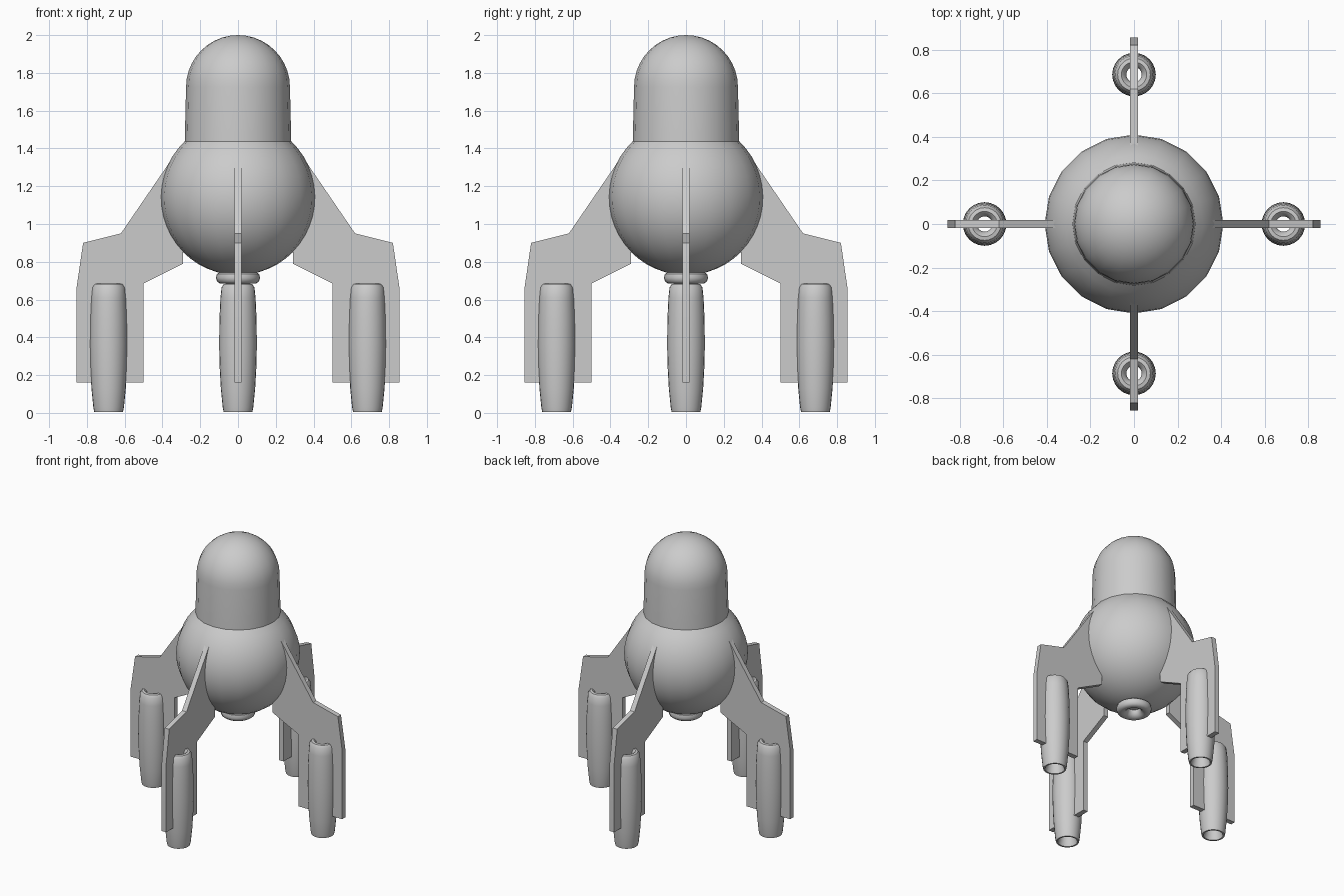
import bpy, bmesh, math
from mathutils import Matrix

if "Cube" in bpy.data.objects:
    bpy.data.objects.remove(bpy.data.objects["Cube"])


def finish(name, bm, angle=40):
    bmesh.ops.remove_doubles(bm, verts=bm.verts, dist=1e-5)
    bmesh.ops.recalc_face_normals(bm, faces=bm.faces)
    me = bpy.data.meshes.new(name)
    bm.to_mesh(me)
    bm.free()
    ob = bpy.data.objects.new(name, me)
    bpy.context.collection.objects.link(ob)
    bpy.ops.object.select_all(action='DESELECT')
    ob.select_set(True)
    bpy.context.view_layer.objects.active = ob
    bpy.ops.object.shade_smooth_by_angle(angle=math.radians(angle))
    return ob


def lathe(name, profile, steps, closed=False, loc=(0, 0, 0)):
    """Revolve an (r, z) profile around the vertical axis."""
    bm = bmesh.new()
    vs = [bm.verts.new((r, 0, z)) for r, z in profile]
    es = [bm.edges.new(p) for p in zip(vs, vs[1:])]
    if closed:
        es.append(bm.edges.new((vs[-1], vs[0])))
    bmesh.ops.spin(bm, geom=vs + es, cent=(0, 0, 0), axis=(0, 0, 1),
                   angle=2 * math.pi, steps=steps, use_duplicate=False)
    ob = finish(name, bm)
    ob.location = loc
    return ob


def arc(r, zc, a0, a1, n, rz=None):
    angles = [math.radians(a0 + (a1 - a0) * i / n) for i in range(n + 1)]
    return [(max(0, r * math.cos(a)), zc + (rz or r) * math.sin(a)) for a in angles]


# Round body, cut off where the dome begins
lathe("body", arc(0.41, 1.14, -90, 47, 18), 20)

# Domed cabin
lathe("dome", [(0.282, 1.435)] + arc(0.275, 1.725, 0, 90, 10), 20)

# Ring nozzle under the body
lathe("center_nozzle", [(0.04, 0.75), (0.09, 0.75), (0.112, 0.735), (0.117, 0.715),
                        (0.11, 0.695), (0.095, 0.685), (0.07, 0.685), (0.05, 0.7),
                        (0.04, 0.72)], 24, closed=True)

# Fin outline (distance from axis, height) and hollow booster profile
FIN = [(0.29, 1.28), (0.36, 1.33), (0.62, 0.95), (0.82, 0.90), (0.855, 0.66),
       (0.855, 0.16), (0.50, 0.16), (0.50, 0.685), (0.29, 0.79)]
BOOSTER = [(0.065, 0.005), (0.076, 0.005), (0.081, 0.03), (0.091, 0.13), (0.097, 0.24),
           (0.1, 0.36), (0.098, 0.5), (0.093, 0.61), (0.087, 0.665), (0.075, 0.682),
           (0.058, 0.685), (0.043, 0.672), (0.035, 0.64), (0.035, 0.36), (0.045, 0.15),
           (0.056, 0.04)]

for i, side in enumerate(("right", "back", "left", "front")):
    a = i * math.pi / 2
    # Flat fin leg
    bm = bmesh.new()
    face = bm.faces.new([bm.verts.new((r, -0.018, z)) for r, z in FIN])
    ext = bmesh.ops.extrude_face_region(bm, geom=[face])
    bmesh.ops.translate(bm, vec=(0, 0.036, 0),
                        verts=[v for v in ext["geom"] if isinstance(v, bmesh.types.BMVert)])
    bmesh.ops.rotate(bm, verts=bm.verts, matrix=Matrix.Rotation(a, 3, 'Z'))
    finish(side + "_fin", bm, 20)
    # Booster tube on the fin
    lathe(side + "_booster", BOOSTER, 24, closed=True,
          loc=(0.685 * math.cos(a), 0.685 * math.sin(a), 0))
